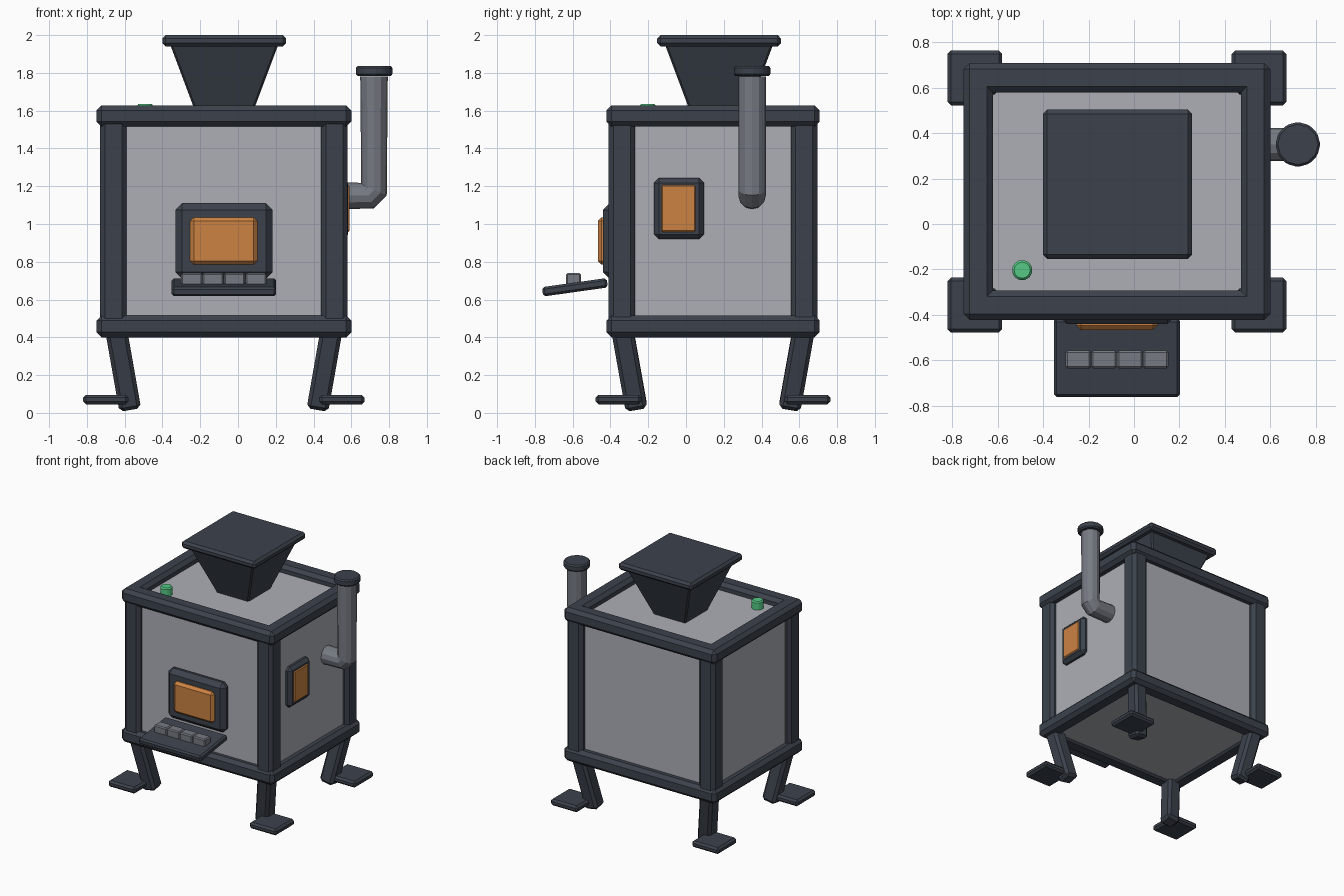
import bpy
import bmesh
from math import radians
from mathutils import Matrix, Vector

if "Cube" in bpy.data.objects:
    bpy.data.objects.remove(bpy.data.objects["Cube"])


def material(name, rgb):
    m = bpy.data.materials.new(name)
    m.use_nodes = True
    m.diffuse_color = (*rgb, 1)
    bsdf = next(n for n in m.node_tree.nodes if n.type == 'BSDF_PRINCIPLED')
    bsdf.inputs["Base Color"].default_value = (*rgb, 1)
    return m


DARK = material("dark_iron", (0.045, 0.055, 0.073))
PANEL = material("pale_grey_panel", (0.42, 0.43, 0.47))
STEEL = material("mid_grey_steel", (0.18, 0.195, 0.225))
GLOW = material("orange_glow", (0.60, 0.225, 0.055))
GREEN = material("green_button", (0.09, 0.58, 0.23))


def finish(name, bm, mat, bevel=0.0):
    """Bevel the sharp edges, then turn the bmesh into an object."""
    if bevel:
        bmesh.ops.bevel(bm, geom=bm.edges[:], offset=bevel, segments=1,
                        affect='EDGES', clamp_overlap=True)
    bmesh.ops.recalc_face_normals(bm, faces=bm.faces[:])
    me = bpy.data.meshes.new(name)
    bm.to_mesh(me)
    bm.free()
    me.materials.append(mat)
    ob = bpy.data.objects.new(name, me)
    bpy.context.scene.collection.objects.link(ob)
    return ob


def box(name, x, y, z, mat, bevel=0.0):
    """Box given by its (low, high) range on each axis."""
    bm = bmesh.new()
    bmesh.ops.create_cube(bm, size=1)
    ranges = (x, y, z)
    for v in bm.verts:
        v.co = Vector([(a + b) / 2 + c * (b - a) for (a, b), c in zip(ranges, v.co)])
    return finish(name, bm, mat, bevel)


def cylinder(name, centre, radius, height, sides, mat, bevel=0.0):
    bm = bmesh.new()
    bmesh.ops.create_cone(bm, cap_ends=True, segments=sides, radius1=radius,
                          radius2=radius, depth=height,
                          matrix=Matrix.Translation(centre))
    return finish(name, bm, mat, bevel)


# Main body and its corner posts
CX, CY = -0.075, 0.143
box("body_panels", (-0.69, 0.54), (-0.37, 0.65), (0.415, 1.57), PANEL)
SIDES = (("left", 1), ("right", -1))
ENDS = (("front", -1), ("back", 1))


def span(centre, offset, half):
    return (centre + offset - half, centre + offset + half)


for end, sy in ENDS:
    for side, sx in SIDES:
        box(f"{end}_{side}_post", span(CX, sx * 0.585, 0.07),
            span(CY, sy * 0.482, 0.07), (0.45, 1.58), DARK, 0.025)

# Bottom and top frames
for level, z in (("bottom", (0.40, 0.515)), ("top", (1.515, 1.628))):
    for end, sy in ENDS:
        box(f"{level}_{end}_rail", span(CX, 0, 0.675),
            span(CY, sy * 0.5, 0.065), z, DARK, 0.027)
    for side, sx in SIDES:
        box(f"{level}_{side}_rail", span(CX, sx * 0.61, 0.065),
            span(CY, 0, 0.565), z, DARK, 0.027)

# Slanted legs on flat feet
for end, sy in ENDS:
    for side, sx in SIDES:
        leg = box(f"{end}_{side}_leg", (-0.058, 0.058), (-0.058, 0.058),
                  (-0.23, 0.2), DARK, 0.02)
        leg.rotation_euler = (radians(-10 * sy), radians(10 * sx), 0)
        leg.location = (CX + sx * 0.536, CY + sy * 0.445, 0.245)
        box(f"{end}_{side}_foot", span(CX, sx * 0.625, 0.12),
            span(CY, sy * 0.5, 0.121), (0.045, 0.096), DARK, 0.015)

# Hopper: tapered funnel under a square rim
HX, HY = -0.073, 0.175
funnel = bmesh.new()
bmesh.ops.create_cube(funnel, size=2)
for v in funnel.verts:
    half = 0.29 if v.co.z > 0 else 0.14
    v.co = (HX + v.co.x * half, HY + v.co.y * half, 1.96 if v.co.z > 0 else 1.56)
finish("hopper_funnel", funnel, DARK, 0.01)
box("hopper_rim", span(HX, 0, 0.328), span(HY, 0, 0.328), (1.94, 2.0), DARK, 0.018)

# Front door with glowing pane
box("door_frame", span(CX, 0, 0.257), (-0.44, -0.35), (0.71, 1.11), DARK, 0.035)
box("door_pane", span(CX, 0, 0.178), (-0.467, -0.40), (0.785, 1.035), GLOW, 0.02)

# Tilted tray with a row of blocks
tray = box("tray", (-0.277, 0.277), (-0.173, 0.173), (-0.025, 0.025), DARK, 0.012)
tray.location = (CX, -0.588, 0.665)
tray.rotation_euler = (radians(8), 0, 0)
for i in range(4):
    box(f"tray_block_{i + 1}", span(-0.245, i * 0.1135, 0.056),
        (-0.635, -0.557), (0.67, 0.74), STEEL, 0.008)

# Side window
box("side_window_frame", (0.50, 0.583), span(-0.037, 0, 0.132),
    (0.92, 1.243), DARK, 0.025)
box("side_window_pane", (0.54, 0.59), span(-0.04, 0, 0.094),
    (0.955, 1.21), GLOW, 0.01)

# Chimney pipe with elbow, and its cap
curve = bpy.data.curves.new("chimney_pipe", 'CURVE')
curve.dimensions = '3D'
curve.bevel_depth = 0.073
curve.bevel_resolution = 4
curve.use_fill_caps = True
path = ((0.50, 1.15), (0.69, 1.15), (0.72, 1.18), (0.72, 1.78))
spline = curve.splines.new('POLY')
spline.points.add(len(path) - 1)
for p, (x, z) in zip(spline.points, path):
    p.co = (x, 0.35, z, 1)
spline.use_smooth = False
curve.materials.append(STEEL)
pipe = bpy.data.objects.new("chimney_pipe", curve)
bpy.context.scene.collection.objects.link(pipe)
bpy.ops.object.select_all(action='DESELECT')
pipe.select_set(True)
bpy.context.view_layer.objects.active = pipe
bpy.ops.object.convert(target='MESH')
cylinder("chimney_cap", (0.721, 0.35, 1.81), 0.099, 0.052, 12, DARK, 0.01)

# Button on the top panel
cylinder("top_button", (-0.492, -0.203, 1.597), 0.046, 0.076, 12, GREEN, 0.01)
